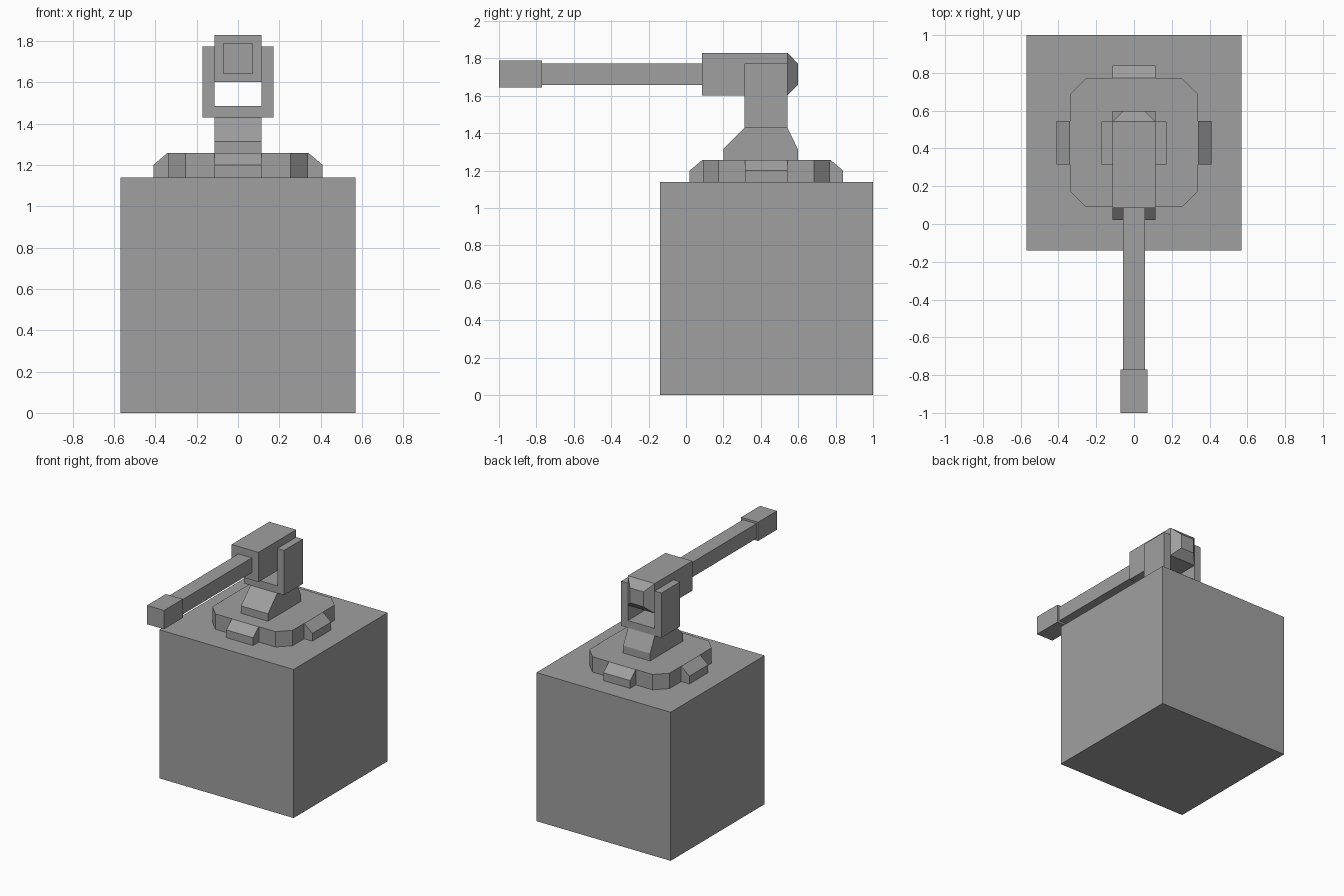
import bpy, bmesh, math
from mathutils import Matrix, Vector

if "Cube" in bpy.data.objects:
    bpy.data.objects.remove(bpy.data.objects["Cube"])

grey = bpy.data.materials.new("plain grey")
grey.diffuse_color = (0.35, 0.35, 0.35, 1)
grey.use_nodes = True
grey.node_tree.nodes["Principled BSDF"].inputs["Base Color"].default_value = grey.diffuse_color
CY = 0.43  # turret axis


def finish(name, bm):
    bmesh.ops.recalc_face_normals(bm, faces=bm.faces)
    mesh = bpy.data.meshes.new(name)
    bm.to_mesh(mesh)
    bm.free()
    mesh.materials.append(grey)
    obj = bpy.data.objects.new(name, mesh)
    bpy.context.collection.objects.link(obj)
    return obj


def prism(name, outline, depth, matrix=Matrix()):
    """Extrude a closed outline of 3D points along the depth vector."""
    bm = bmesh.new()
    face = bm.faces.new([bm.verts.new(p) for p in outline])
    new = bmesh.ops.extrude_face_region(bm, geom=[face])["geom"]
    verts = [v for v in new if isinstance(v, bmesh.types.BMVert)]
    bmesh.ops.translate(bm, verts=verts, vec=Vector(depth))
    bm.transform(matrix)
    return finish(name, bm)


def box(name, x, y, z):
    outline = [(x[0], y[0], z[0]), (x[1], y[0], z[0]), (x[1], y[1], z[0]), (x[0], y[1], z[0])]
    return prism(name, outline, (0, 0, z[1] - z[0]))


# Large cube base
box("base_block", (-0.57, 0.57), (-0.14, 1.0), (0, 1.14))

# Turntable with cut corners
r, c = 0.34, 0.255
octagon = [(r, -c), (r, c), (c, r), (-c, r), (-r, c), (-r, -c), (-c, -r), (c, -r)]
prism("turntable", [(x, CY + y, 1.14) for x, y in octagon], (0, 0, 0.118))

# Four sloped lugs around the turntable
lug = [(0.33, 1.14), (0.41, 1.14), (0.41, 1.20), (0.342, 1.258), (0.33, 1.258)]
for i in range(4):
    turn = Matrix.Translation((0, CY, 0)) @ Matrix.Rotation(i * math.pi / 2, 4, "Z")
    prism(f"lug_{i + 1}", [(x, -0.114, z) for x, z in lug], (0, 0.228, 0), turn)

# Tapered pedestal
side = [(0.2, 1.25), (0.598, 1.25), (0.598, 1.315), (0.542, 1.43), (0.314, 1.43), (0.2, 1.315)]
prism("pedestal", [(-0.114, y, z) for y, z in side], (0.228, 0, 0))

# U-shaped fork
fork = [(-0.171, 1.43), (0.171, 1.43), (0.171, 1.773), (0.114, 1.773),
        (0.114, 1.486), (-0.114, 1.486), (-0.114, 1.773), (-0.171, 1.773)]
prism("fork", [(x, 0.314, z) for x, z in fork], (0, 0.228, 0))

# Gun body with a tapered rear end
body = bmesh.new()
rings = []
for y, h in ((0.086, 0.114), (0.542, 0.114), (0.598, 0.057)):
    rings.append([body.verts.new((h * sx, y, 1.716 + h * sz))
                  for sx, sz in ((-1, -1), (1, -1), (1, 1), (-1, 1))])
for a, b in zip(rings, rings[1:]):
    for i in range(4):
        j = (i + 1) % 4
        body.faces.new((a[i], a[j], b[j], b[i]))
body.faces.new(rings[0])
body.faces.new(rings[-1])
finish("gun_body", body)

# Barrel and muzzle
box("barrel", (-0.057, 0.057), (-0.771, 0.086), (1.659, 1.773))
box("muzzle", (-0.072, 0.072), (-1.0, -0.771), (1.644, 1.788))
